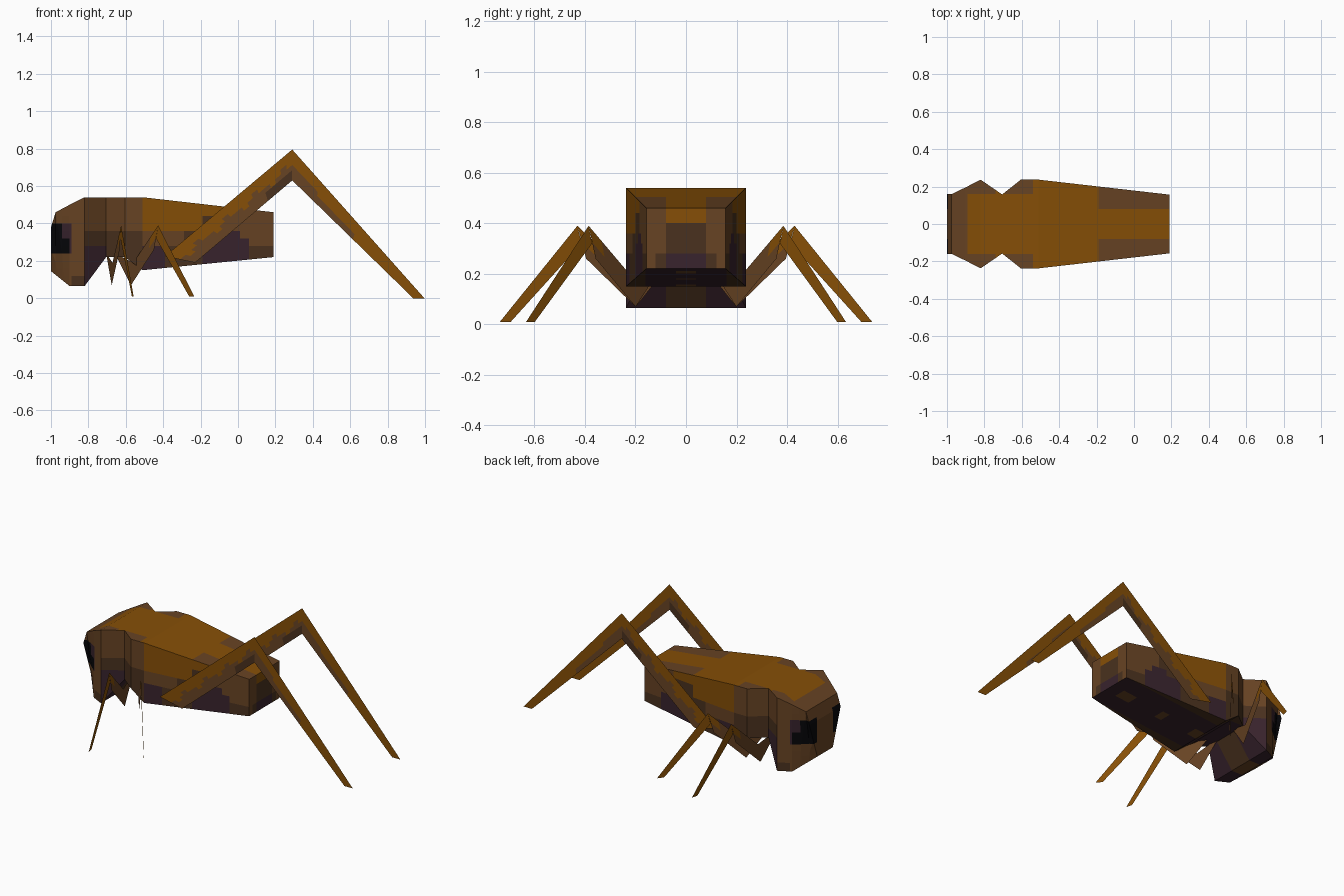
import bpy, bmesh, math
from mathutils import Vector

if "Cube" in bpy.data.objects:
    bpy.data.objects.remove(bpy.data.objects["Cube"])

# ---- colours
COLOURS = [("amber", (0.238, 0.078, 0.002)), ("brown", (0.136, 0.056, 0.017)),
           ("dark brown", (0.068, 0.031, 0.013)), ("dark purple", (0.040, 0.017, 0.026)),
           ("black", (0.002, 0.002, 0.003))]
AMBER, BROWN, DARK, PURPLE, BLACK = range(5)
MATS = []
for name, c in COLOURS:
    m = bpy.data.materials.new(name)
    m.diffuse_color = (*c, 1)
    m.use_nodes = True
    m.node_tree.nodes["Principled BSDF"].inputs["Base Color"].default_value = m.diffuse_color
    MATS.append(m)


def finish(bm, name):
    me = bpy.data.meshes.new(name)
    bm.to_mesh(me)
    bm.free()
    for m in MATS:
        me.materials.append(m)
    ob = bpy.data.objects.new(name, me)
    bpy.context.collection.objects.link(ob)
    return ob


# ---- colour pattern of the body, by direction and position
def body_colour(c, n):
    x, y, z = c.x, abs(c.y), c.z
    if n.z > 0.6:                                     # back
        if x < -0.89 or (x > -0.2 and y > 0.08):
            return BROWN
        if y > 0.16 and (x < -0.74 or -0.69 < x < -0.54):
            return BROWN
        return AMBER
    if n.z < -0.5:                                    # belly
        if x < -0.82:
            return BROWN if y < 0.08 else PURPLE
        if x < -0.7:
            return DARK if y < 0.08 else PURPLE
        if y < 0.04 and math.sin(x * 22) > 0.5:
            return BROWN
        return DARK if y > 0.16 else PURPLE
    if n.x > 0.9:                                     # tail end
        if y < 0.08:
            return AMBER if z > 0.38 else (DARK if z > 0.3 else PURPLE)
        return BROWN if z > 0.3 or y > 0.12 else DARK
    if n.x < -0.6 and x < -0.9:                       # face
        return BLACK if 0.24 < z < 0.40 and y > 0.08 else BROWN
    if x < -0.82:                                     # head sides
        if 0.24 < z < 0.40 and x < -0.89:
            return BLACK if x < -0.94 else PURPLE
        return DARK if z < 0.12 and x > -0.89 else BROWN
    if x < -0.52:                                     # neck
        return BROWN if z > 0.36 else (DARK if z > 0.28 or x > -0.7 else PURPLE)
    if -0.2 < x < 0.05 and z < 0.36 - abs(x + 0.04) * 0.4:
        return PURPLE
    if x > -0.05:
        return BROWN if z > 0.28 else DARK
    if z > 0.36 + 0.08 * (x > -0.19):
        return AMBER
    if z > 0.28:
        return BROWN if x < -0.3 else DARK
    return DARK if x > -0.4 else PURPLE


# ---- body: four-sided sections (x, half width below, half width above, bottom, top)
SECTIONS = [(-1.0, .08, .16, .145, .38), (-.975, .11, .16, .125, .46),
            (-.90, .196, .196, .065, .50), (-.82, .237, .237, .065, .54),
            (-.705, .158, .158, .22, .54), (-.605, .237, .237, .22, .54),
            (-.51, .237, .237, .15, .54), (.19, .157, .157, .22, .46)]
bm = bmesh.new()
rings = [[bm.verts.new(p) for p in ((x, -v, b), (x, v, b), (x, w, t), (x, -w, t))]
         for x, v, w, b, t in SECTIONS]
for r, s in zip(rings, rings[1:]):
    for i in range(4):
        j = (i + 1) % 4
        bm.faces.new((r[i], r[j], s[j], s[i]))
bm.faces.new(rings[0])
bm.faces.new(rings[-1])
bmesh.ops.recalc_face_normals(bm, faces=bm.faces[:])
# cut into patches so that the colours can follow the pattern
cuts = [((-0.94 + 0.05 * i, 0, 0), (1, 0, 0)) for i in range(23)]
cuts += [((0, -0.2 + 0.04 * i, 0), (0, 1, 0)) for i in range(11)]
cuts += [((0, 0, 0.08 + 0.04 * i), (0, 0, 1)) for i in range(12)]
for co, no in cuts:
    bmesh.ops.bisect_plane(bm, geom=bm.verts[:] + bm.edges[:] + bm.faces[:],
                           plane_co=co, plane_no=no, dist=1e-5)
bm.normal_update()
for f in bm.faces:
    f.material_index = body_colour(f.calc_center_median(), f.normal)
finish(bm, "body")


# ---- flat legs: quads split into cells; u runs along, v runs from upper to lower edge
def leg(name, quads, place):
    bm = bmesh.new()
    for (a, b, c, d), rule in quads:
        a, b, c, d = (Vector(p) for p in (a, b, c, d))
        N, M = 20, 6
        g = [[bm.verts.new(place(*a.lerp(b, i / N).lerp(d.lerp(c, i / N), j / M)))
              for j in range(M + 1)] for i in range(N + 1)]
        for i in range(N):
            for j in range(M):
                f = bm.faces.new((g[i][j], g[i + 1][j], g[i + 1][j + 1], g[i][j + 1]))
                f.material_index = rule((i + .5) / N, (j + .5) / M)
    return finish(bm, name)


def hind_thigh(u, v):
    edge = 0.5 + 0.12 * math.sin(u * 25)
    if v < edge:
        return AMBER
    return DARK if u > 0.75 and v > 0.6 else BROWN


def hind_shin(u, v):
    return BROWN if v > 0.5 and u < 0.5 - 0.3 * (v < 0.65) else AMBER


def small_thigh(u, v):
    return AMBER if u > .7 and v < .5 else BROWN


HIND = [(((-.39, .225), (.29, .795), (.29, .63), (-.23, .19)), hind_thigh),
        (((.29, .795), (.997, 0), (.937, 0), (.29, .63)), hind_shin)]
SMALL = [(((-.14, .24), (.02, .19), (0, .07), (-.01, .08)), lambda u, v: BROWN),  # hip
         (((.02, .19), (.235, .39), (.20, .26), (0, .07)), small_thigh),
         (((.235, .39), (.549, .01), (.505, .01), (.218, .32)), lambda u, v: AMBER)]

for side, s in (("right", -1), ("left", 1)):
    leg(side + "_hind_leg", HIND, lambda x, z: (x, s * 0.245, z))
    for part, x0, angle in (("front", -.675, 12.3), ("middle", -.572, 38)):
        dx, dy = math.sin(math.radians(angle)), math.cos(math.radians(angle))
        leg(f"{side}_{part}_leg", SMALL,
            lambda d, z: (x0 + d * dx, s * (0.2 + d * dy), z))
